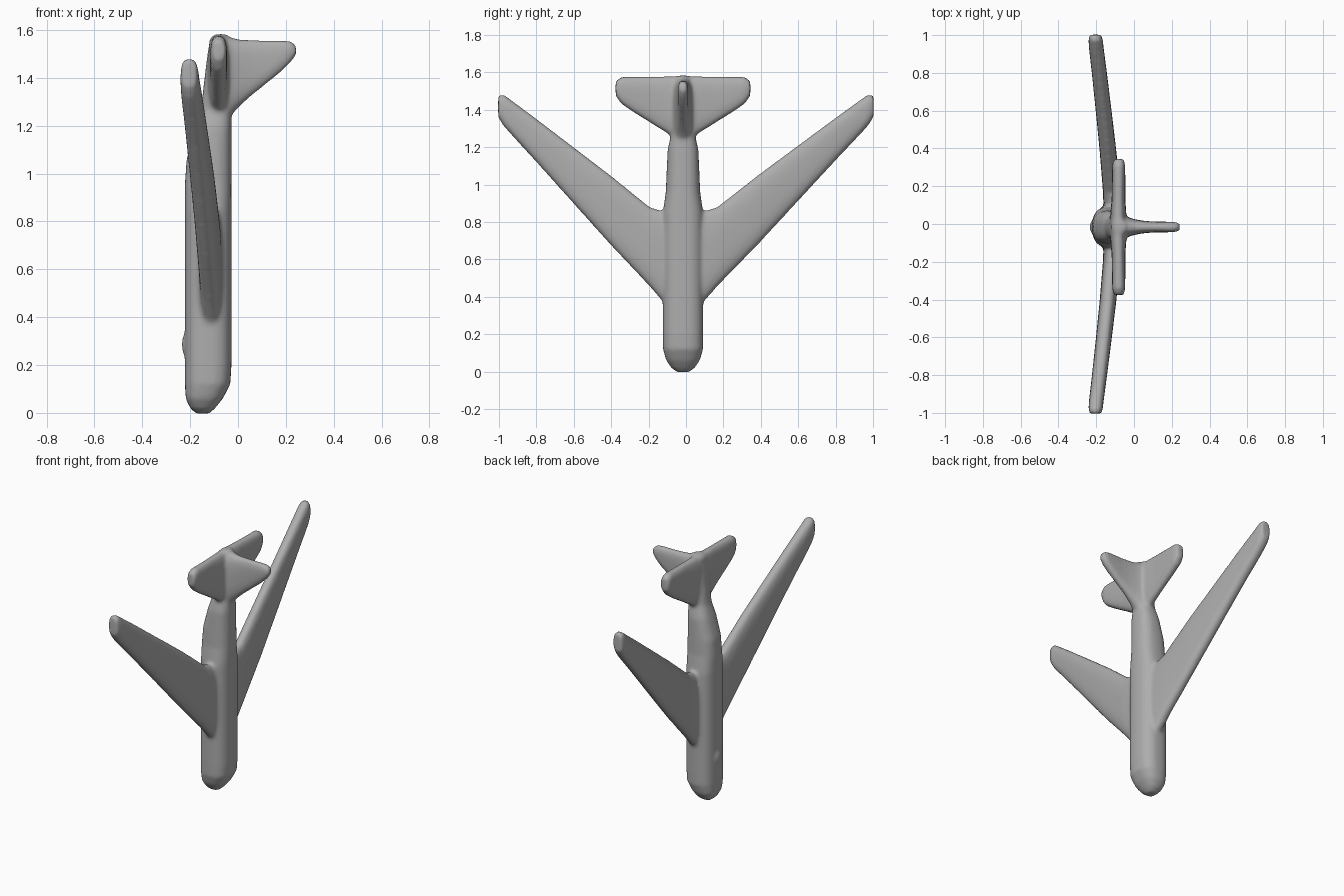
import bpy, bmesh, math
from mathutils import Vector

CY = -0.016   # symmetry plane of the aircraft
bm = bmesh.new()


def ring(lo, hi, mid, half, n, count=32):
    """Superellipse: u spans lo..hi, v spans mid +/- half."""
    pts = []
    for i in range(count):
        a = 2 * math.pi * i / count
        c, s = math.cos(a), math.sin(a)
        u = math.copysign(abs(c) ** (2 / n), c)
        v = math.copysign(abs(s) ** (2 / n), s)
        pts.append(((lo + hi) / 2 + u * (hi - lo) / 2, mid + v * half))
    return pts


def loft(sections, place, n):
    """Closed skin through sections (position, lo, hi, mid, half)."""
    rings = []
    for pos, lo, hi, mid, half in sections:
        rings.append([bm.verts.new(place(pos, u, v))
                      for u, v in ring(lo, hi, mid, half, n)])
    for a, b in zip(rings, rings[1:]):
        for i in range(len(a)):
            j = (i + 1) % len(a)
            bm.faces.new((a[i], a[j], b[j], b[i]))
    bm.faces.new(rings[0][::-1])
    bm.faces.new(rings[-1])


# Fuselage, nose at the bottom: z, x low, x high, y centre, y half width
loft([(-0.003, -0.175, -0.12, CY, 0.03), (0.02, -0.20, -0.095, CY, 0.062),
      (0.06, -0.219, -0.063, CY, 0.09), (0.12, -0.222, -0.032, CY, 0.107),
      (0.20, -0.222, -0.027, CY, 0.108), (0.85, -0.222, -0.027, CY, 0.108),
      (0.96, -0.222, -0.027, CY, 0.092), (1.06, -0.215, -0.027, CY, 0.088),
      (1.19, -0.18, -0.027, CY, 0.082), (1.27, -0.155, -0.028, CY, 0.063),
      (1.40, -0.14, -0.03, CY, 0.06), (1.52, -0.125, -0.035, CY, 0.055),
      (1.583, -0.10, -0.045, CY, 0.035)],
     lambda p, u, v: Vector((u, v, p)), 2.6)

# Wings and tailplanes: distance out, z low, z high, x centre, x half thickness
wing = [(0.0, 0.28, 0.86, -0.115, 0.048), (0.115, 0.38, 0.86, -0.115, 0.047),
        (0.18, 0.455, 0.88, -0.118, 0.046), (0.40, 0.685, 1.055, -0.138, 0.044),
        (0.60, 0.905, 1.205, -0.160, 0.042), (0.80, 1.125, 1.355, -0.183, 0.04),
        (0.93, 1.265, 1.45, -0.199, 0.039), (0.975, 1.315, 1.483, -0.203, 0.038),
        (1.003, 1.36, 1.475, -0.205, 0.032)]
tailplane = [(0.0, 1.20, 1.58, -0.085, 0.045), (0.07, 1.265, 1.58, -0.083, 0.042),
             (0.15, 1.315, 1.578, -0.082, 0.036), (0.27, 1.39, 1.576, -0.081, 0.035),
             (0.33, 1.432, 1.576, -0.081, 0.034), (0.36, 1.475, 1.555, -0.081, 0.026)]
for side in (1, -1):
    reach = 1 + 0.015 * side
    loft(wing, lambda p, u, v: Vector((v, CY + side * p * reach, u)), 2.8)
    loft(tailplane, lambda p, u, v: Vector((v, CY + side * p, u)), 2.8)

# Upright fin: x, z low, z high, y centre, y half thickness
loft([(-0.12, 1.16, 1.57, CY, 0.05), (-0.03, 1.24, 1.57, CY, 0.052),
      (0.0, 1.275, 1.562, CY, 0.042), (0.05, 1.32, 1.56, CY, 0.033),
      (0.10, 1.36, 1.558, CY, 0.029), (0.18, 1.425, 1.558, CY, 0.028),
      (0.22, 1.465, 1.553, CY, 0.027), (0.242, 1.495, 1.54, CY, 0.018)],
     lambda p, u, v: Vector((p, v, u)), 2.8)

# Small blister under the nose
blister = bmesh.ops.create_uvsphere(bm, u_segments=16, v_segments=10, radius=0.045)
bmesh.ops.scale(bm, verts=blister["verts"], vec=(0.5, 0.8, 1.2))
bmesh.ops.translate(bm, verts=blister["verts"], vec=(-0.213, CY, 0.285))

bmesh.ops.recalc_face_normals(bm, faces=bm.faces)
mesh = bpy.data.meshes.new("airframe")
bm.to_mesh(mesh)
bm.free()
airframe = bpy.data.objects.new("airframe", mesh)
bpy.context.collection.objects.link(airframe)

# Fuse the parts into one skin with soft fillets
remesh = airframe.modifiers.new("fuse", 'REMESH')
remesh.mode = 'VOXEL'
remesh.voxel_size = 0.011
remesh.use_smooth_shade = True
soften = airframe.modifiers.new("soften", 'SMOOTH')
soften.factor = 0.5
soften.iterations = 7

grey = bpy.data.materials.new("grey")
grey.diffuse_color = (0.42, 0.42, 0.42, 1)
mesh.materials.append(grey)
